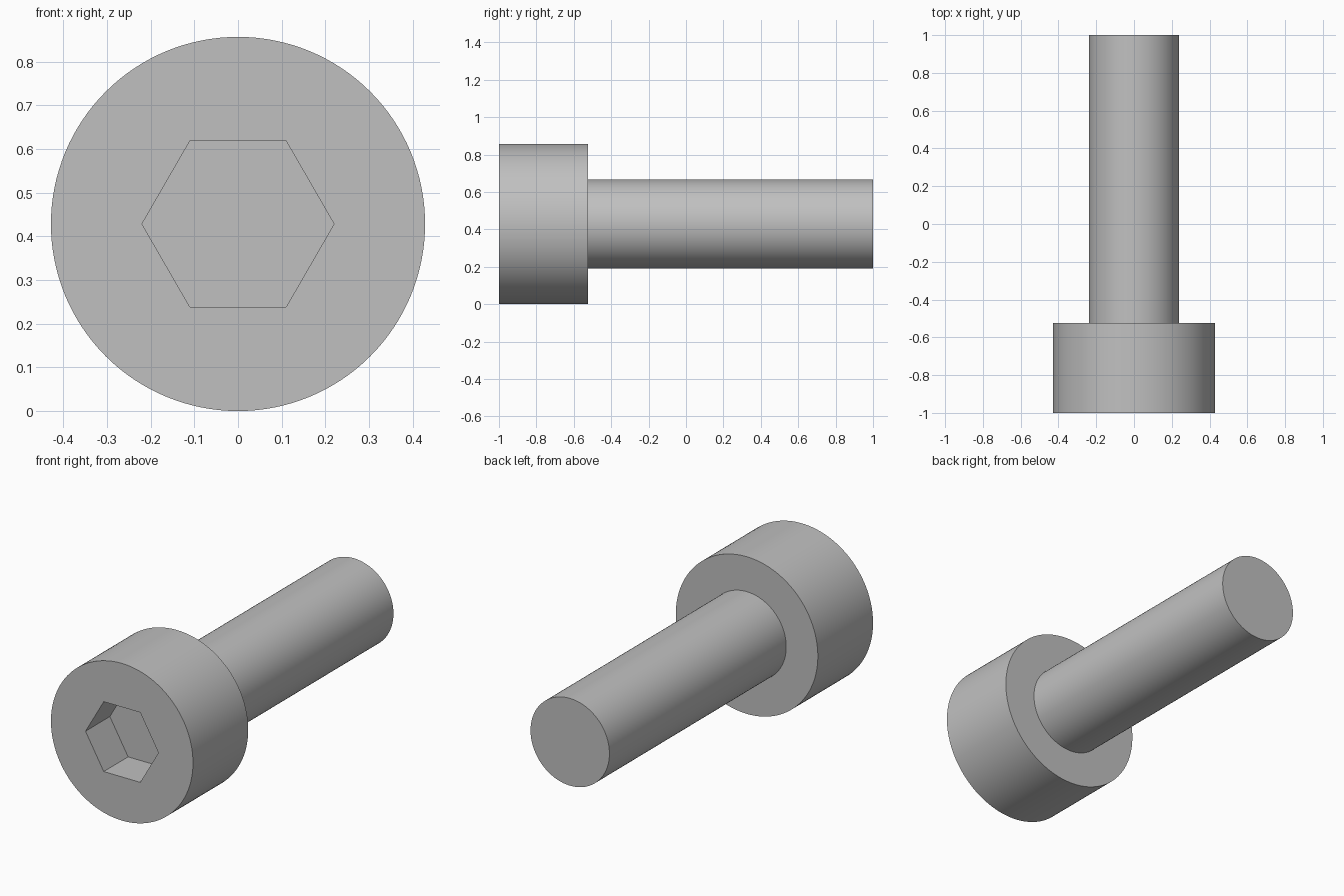
import bpy, bmesh
from math import cos, sin, pi, radians

cube = bpy.data.objects.get("Cube")
if cube:
    bpy.data.objects.remove(cube, do_unlink=True)

# Main dimensions; the bolt axis runs along y
SEGMENTS = 128
HEAD_R, SHAFT_R, HEX_R = 0.4286, 0.238, 0.22
FRONT, SHOULDER, TIP = -1.0, -0.524, 1.0
SOCKET_DEPTH = 0.21

steel = bpy.data.materials.new("plain steel grey")
steel.use_nodes = True
colour = (0.53, 0.53, 0.53, 1)
steel.diffuse_color = colour
steel.node_tree.nodes["Principled BSDF"].inputs["Base Color"].default_value = colour

bm = bmesh.new()


def ring(sides, radius, y):
    """Closed loop of vertices around the bolt axis."""
    return [bm.verts.new((radius * cos(2 * pi * i / sides), y,
                          HEAD_R + radius * sin(2 * pi * i / sides)))
            for i in range(sides)]


def skin(a, b):
    """Quads between two loops with the same number of vertices."""
    for i in range(len(a)):
        j = (i + 1) % len(a)
        bm.faces.new((a[i], a[j], b[j], b[i]))


def loop_edges(loop):
    return [bm.edges.get((v, loop[i - 1])) for i, v in enumerate(loop)]


# Head side, shoulder and shaft
outer = [ring(SEGMENTS, r, y) for r, y in
         ((HEAD_R, FRONT), (HEAD_R, SHOULDER), (SHAFT_R, SHOULDER), (SHAFT_R, TIP))]
for a, b in zip(outer, outer[1:]):
    skin(a, b)
bm.faces.new(outer[-1])

# Hexagonal socket with flat floor
rim = ring(6, HEX_R, FRONT)
floor = ring(6, HEX_R, FRONT + SOCKET_DEPTH)
skin(rim, floor)
bm.faces.new(floor)

# Front face of the head around the socket
bmesh.ops.triangle_fill(bm, use_beauty=True, normal=(0, -1, 0),
                        edges=loop_edges(outer[0]) + loop_edges(rim))
bmesh.ops.recalc_face_normals(bm, faces=bm.faces)

mesh = bpy.data.meshes.new("socket_head_bolt")
bm.to_mesh(mesh)
bm.free()
mesh.materials.append(steel)
bolt = bpy.data.objects.new("socket_head_bolt", mesh)
bpy.context.collection.objects.link(bolt)

# Smooth round sides, crisp rims
bpy.ops.object.select_all(action="DESELECT")
bolt.select_set(True)
bpy.context.view_layer.objects.active = bolt
bpy.ops.object.shade_smooth_by_angle(angle=radians(30))
